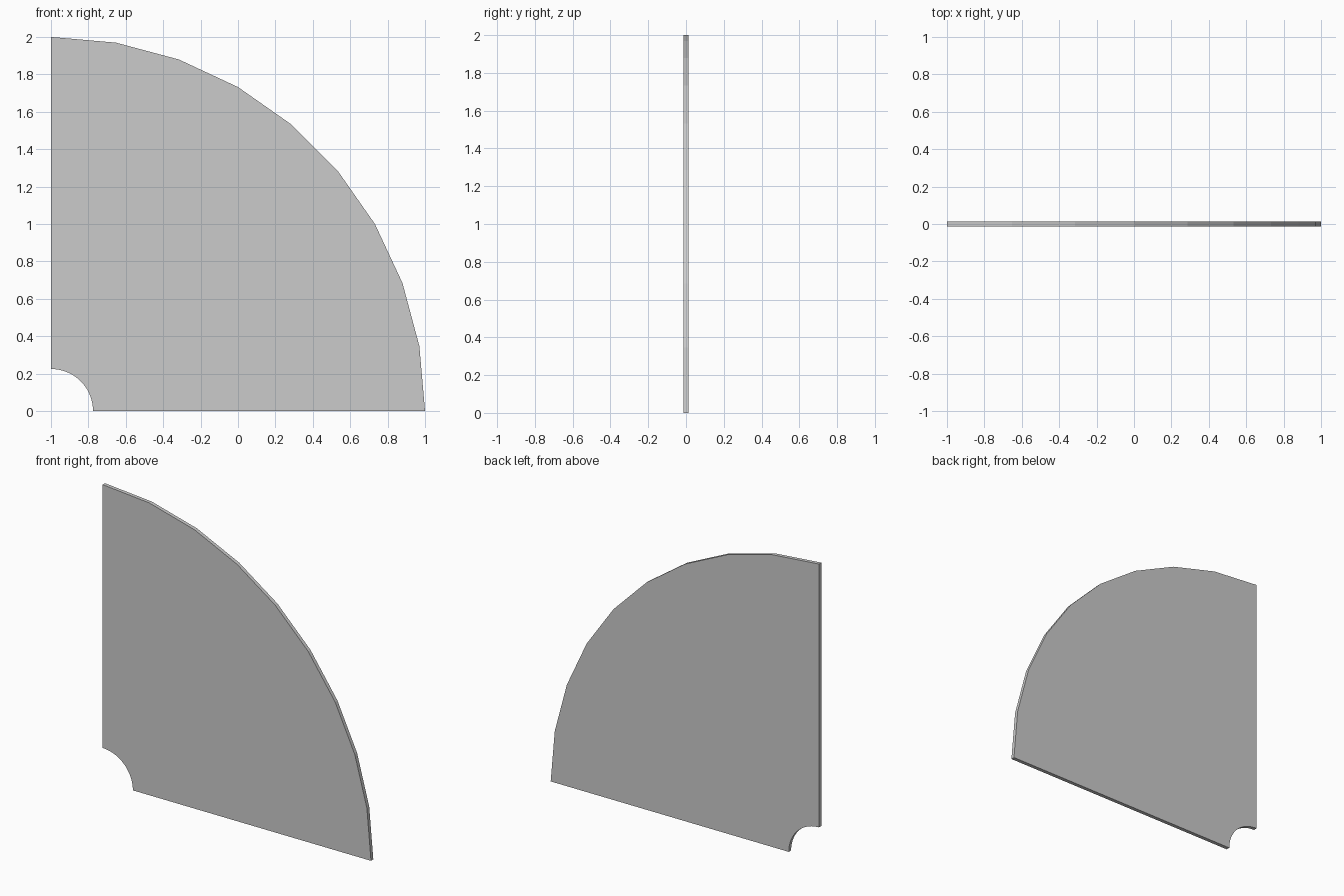
import bpy, bmesh
from math import sin, cos, pi

if "Cube" in bpy.data.objects:
    bpy.data.objects.remove(bpy.data.objects["Cube"])

HALF_THICKNESS = 0.0125
CORNER_X = -1.0


def arc(radius, steps):
    """Quarter arc about the lower left corner, from the floor edge to the upright edge."""
    return [(CORNER_X + radius * cos(pi / 2 * i / steps), radius * sin(pi / 2 * i / steps))
            for i in range(steps + 1)]


# Quarter-disc outline: faceted outer rim, finer inner notch
outline = arc(2.0, 9) + arc(0.225, 18)[::-1]

# Extrude the outline into a thin plate
bm = bmesh.new()
face = bm.faces.new([bm.verts.new((x, -HALF_THICKNESS, z)) for x, z in outline])
extruded = bmesh.ops.extrude_face_region(bm, geom=[face])
moved = [v for v in extruded["geom"] if isinstance(v, bmesh.types.BMVert)]
bmesh.ops.translate(bm, verts=moved, vec=(0, 2 * HALF_THICKNESS, 0))
bmesh.ops.recalc_face_normals(bm, faces=bm.faces)

mesh = bpy.data.meshes.new("quarter_disc_plate")
bm.to_mesh(mesh)
bm.free()
plate = bpy.data.objects.new("quarter_disc_plate", mesh)
bpy.context.collection.objects.link(plate)
